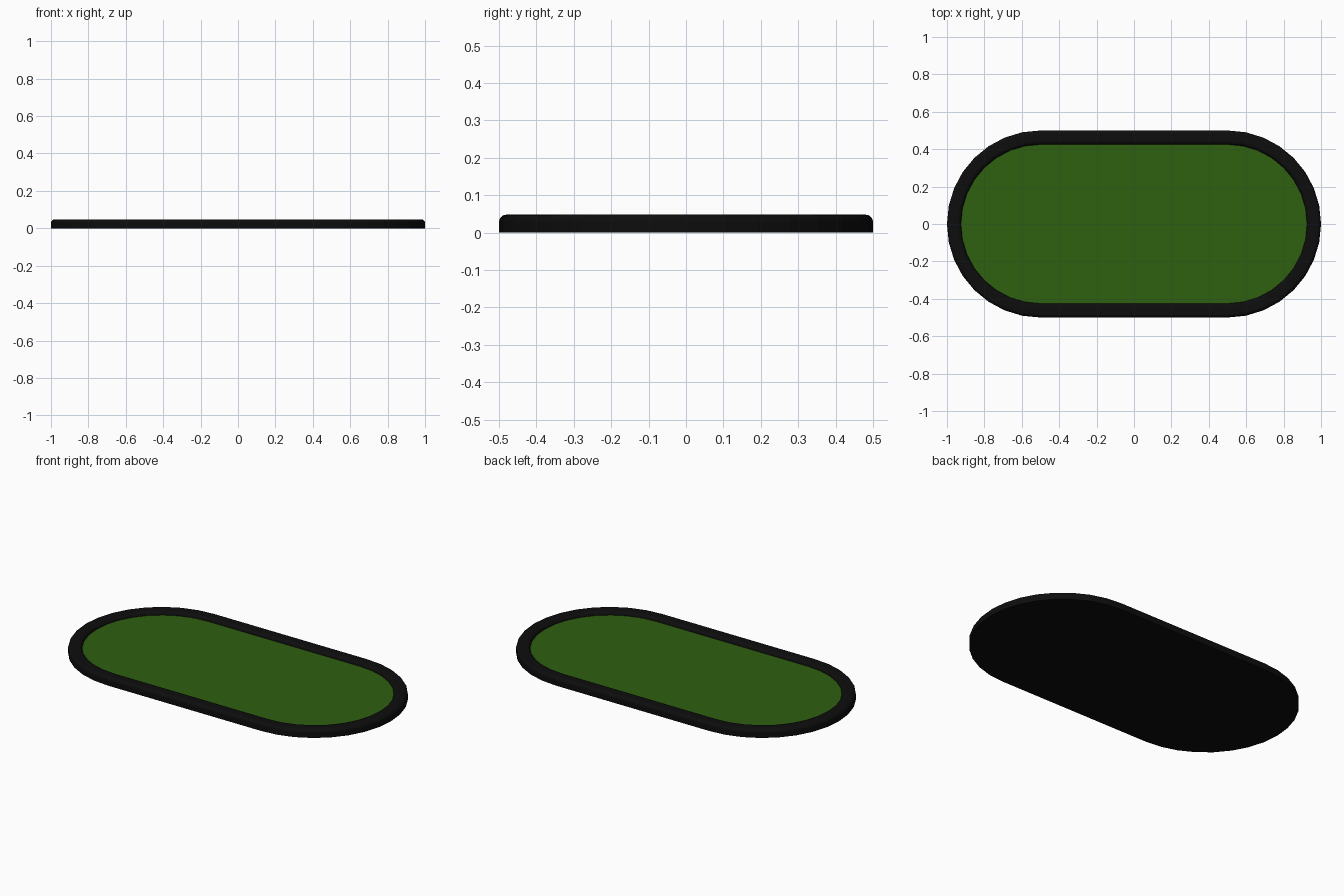
import bpy, math

if "Cube" in bpy.data.objects:
    bpy.data.objects.remove(bpy.data.objects["Cube"])

SEG = 16          # facets per rounded end
HALF = 0.5        # half length of the straight side


def material(name, rgb):
    m = bpy.data.materials.new(name)
    m.diffuse_color = (*rgb, 1)
    m.use_nodes = True
    m.node_tree.nodes["Principled BSDF"].inputs["Base Color"].default_value = m.diffuse_color
    return m


def stadium(radius, z):
    """Ring of points: two half circles joined by straight sides."""
    pts = []
    for cx, start in ((HALF, -math.pi / 2), (-HALF, math.pi / 2)):
        for i in range(SEG + 1):
            a = start + math.pi * i / SEG
            pts.append((cx + radius * math.cos(a), radius * math.sin(a), z))
    return pts


def loft(name, profile, mat, cap_start=False, cap_end=False):
    """Skin stadium rings that follow a (radius, z) profile."""
    n = 2 * (SEG + 1)
    verts = [p for r, z in profile for p in stadium(r, z)]
    faces = []
    for k in range(len(profile) - 1):
        for i in range(n):
            j = (i + 1) % n
            faces.append((k * n + i, k * n + j, (k + 1) * n + j, (k + 1) * n + i))
    if cap_start:
        faces.append(tuple(reversed(range(n))))
    if cap_end:
        faces.append(tuple(range((len(profile) - 1) * n, len(profile) * n)))
    me = bpy.data.meshes.new(name)
    me.from_pydata(verts, [], faces)
    me.materials.append(mat)
    ob = bpy.data.objects.new(name, me)
    bpy.context.collection.objects.link(ob)
    return ob


def fillet(cr, cz, rad, a0, a1, steps=5):
    return [(cr + rad * math.cos(math.radians(a0 + (a1 - a0) * i / steps)),
             cz + rad * math.sin(math.radians(a0 + (a1 - a0) * i / steps)))
            for i in range(steps + 1)]


black = material("black padding", (0.004, 0.004, 0.004))
green = material("green felt", (0.028, 0.115, 0.005))

# Padded rim with rounded upper edges, closed underneath
H, R, FELT = 0.048, 0.02, 0.027
rim = [(0.5, 0)] + fillet(0.5 - R, H - R, R, 0, 90) \
    + fillet(0.425 + R, H - R, R, 90, 180) + [(0.425, FELT - 0.005)]
loft("padded_rim_and_base", rim, black, cap_start=True)

# Recessed playing surface
loft("felt_surface", [(0.425, FELT - 0.005), (0.425, FELT)], green, cap_end=True)
